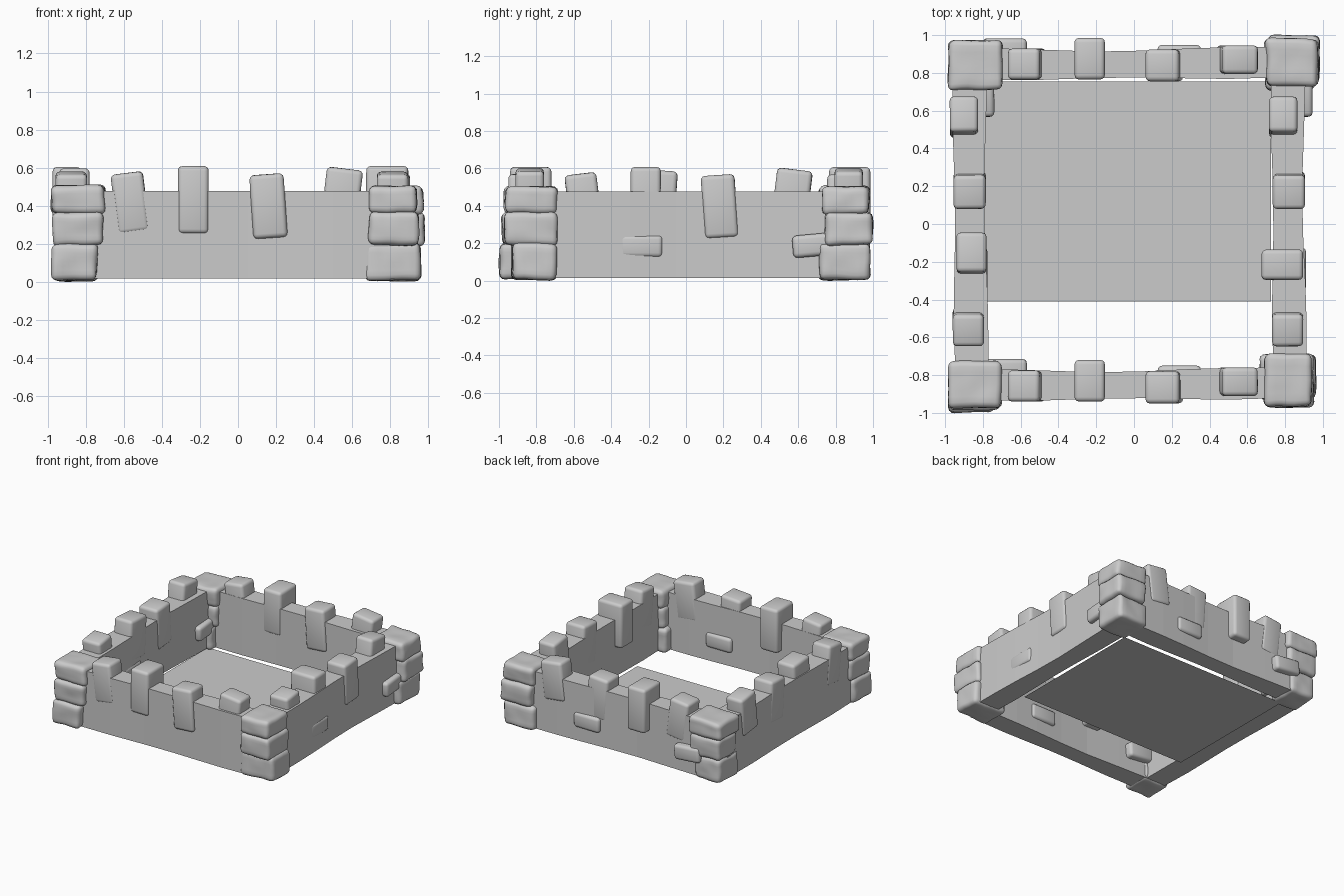
import bpy, bmesh, random
from math import radians
from mathutils import Matrix, Vector, noise

if "Cube" in bpy.data.objects:
    bpy.data.objects.remove(bpy.data.objects["Cube"])

random.seed(4)


def finish(bm, name, smooth=True):
    me = bpy.data.meshes.new(name)
    bmesh.ops.recalc_face_normals(bm, faces=bm.faces)
    bm.to_mesh(me)
    bm.free()
    ob = bpy.data.objects.new(name, me)
    bpy.context.collection.objects.link(ob)
    bpy.ops.object.select_all(action='DESELECT')
    ob.select_set(True)
    bpy.context.view_layer.objects.active = ob
    if smooth:
        bpy.ops.object.shade_smooth_by_angle(angle=radians(40))
    return ob


def stone(name, center, size, tilt=0, frame=Matrix(), jitter=0.001, bevel=0.024, lumps=0):
    """Rounded, slightly irregular block, tilted in its wall's plane."""
    bm = bmesh.new()
    bmesh.ops.create_cube(bm, size=1)
    for v in bm.verts:
        v.co = Vector(c * s for c, s in zip(v.co, size))
        v.co += Vector(random.uniform(-jitter, jitter) for _ in range(3))
    bmesh.ops.bevel(bm, geom=bm.edges[:], offset=bevel, segments=3, profile=0.5, affect='EDGES')
    if lumps:
        # Weathered surface on the corner stones
        long_edges = [e for e in bm.edges if e.calc_length() > 0.06]
        bmesh.ops.subdivide_edges(bm, edges=long_edges, cuts=5, use_grid_fill=True)
        for v in bm.verts:
            v.co += noise.noise_vector((v.co + Vector(center)) * 11) * lumps
    bm.transform(frame @ Matrix.Translation(center) @ Matrix.Rotation(radians(tilt), 4, 'Y'))
    return finish(bm, name)


def wall(name, frame, extra):
    """Gently wavering wall slab: x, outer y, inner y stations."""
    stations = [(-0.84, -0.935, -0.765), (-0.5, -0.935, -0.775), (-0.2, -0.925, -0.785),
                (0.05, -0.922, -0.78), (0.3, -0.927, -0.768), (0.5, -0.93, -0.762),
                (0.82, -0.92, -0.76)]
    bm = bmesh.new()
    rings = [[bm.verts.new((x, y, z)) for y, z in
              ((a, 0.015), (b + extra, 0.015), (b + extra, 0.477), (a, 0.477))] for x, a, b in stations]
    for r, s in zip(rings, rings[1:]):
        for i in range(4):
            bm.faces.new((r[i], r[(i + 1) % 4], s[(i + 1) % 4], s[i]))
    bm.faces.new(rings[0])
    bm.faces.new(rings[-1])
    bm.transform(frame)
    finish(bm, name, smooth=False)


def move(x, y, turn=0):
    return Matrix.Translation((x, y, 0)) @ Matrix.Rotation(radians(turn), 4, 'Z')


# Walls with the small bricks set into one face
wall_frames = {"front": (move(0, 0), 0), "back": (move(0, 1.698), 0),
               "left": (move(-0.025, 0, -90), 0.015), "right": (move(1.66, 0, -90), 0.015)}
for side, (f, extra) in wall_frames.items():
    wall(side + "_wall", f, extra)
    stone(side + "_brick_a", (-0.685, -0.79, 0.19), (0.23, 0.15, 0.12), 5, f)
    stone(side + "_brick_b", (0.24, -0.82, 0.185), (0.23, 0.14, 0.12), 0, f)

# Upright stones along the wall tops: centre, size, tilt
merlons = [((-0.567, -0.858, 0.415), (0.17, 0.165, 0.315), -7),
           ((-0.235, -0.83, 0.43), (0.16, 0.22, 0.355), 0),
           ((0.16, -0.865, 0.397), (0.18, 0.17, 0.335), -4),
           ((0.545, -0.835, 0.44), (0.19, 0.15, 0.31), 7)]
merlon_frames = {"front": move(0, 0), "back": move(0, 1.705),
                 "left": move(-1.735, 0.02, 90), "right": move(-0.045, 0.02, 90)}
for side, f in merlon_frames.items():
    for i, (c, s, t) in enumerate(merlons):
        if side == "left" and i == 1:
            c, s, t = (-0.18, -0.875, 0.425), (0.21, 0.16, 0.33), 4
        stone(f"{side}_upright_{i + 1}", c, s, t, f)

# Corner stacks, bottom to top: x min, x max, y min, y max
levels = [(0.0, 0.195), (0.185, 0.36), (0.35, 0.497)]
corners = {
    "front_left": [(-0.98, -0.74, -0.995, -0.76), (-0.97, -0.71, -0.985, -0.73), (-0.98, -0.70, -0.975, -0.73)],
    "front_right": [(0.67, 0.96, -0.93, -0.69), (0.69, 0.95, -0.97, -0.69), (0.69, 0.94, -0.965, -0.685)],
    "back_left": [(-0.97, -0.74, 0.71, 0.95), (-0.97, -0.71, 0.73, 0.97), (-0.98, -0.70, 0.715, 0.97)],
    "back_right": [(0.69, 0.96, 0.71, 0.98), (0.71, 0.98, 0.74, 0.995), (0.70, 0.975, 0.73, 0.98)]}
for corner, boxes in corners.items():
    for i, ((x0, x1, y0, y1), (z0, z1)) in enumerate(zip(boxes, levels)):
        stone(f"{corner}_corner_stone_{i + 1}", ((x0 + x1) / 2, (y0 + y1) / 2, (z0 + z1) / 2 + 0.006),
              (x1 - x0, y1 - y0, z1 - z0), jitter=0.006, bevel=0.03, lumps=0.007)

# Thin floor sheet, open towards the front
bm = bmesh.new()
bm.faces.new([bm.verts.new((x, y, 0)) for x, y in
              ((-0.8, -0.41), (0.725, -0.41), (0.725, 0.755), (-0.8, 0.755))])
finish(bm, "floor", smooth=False)
